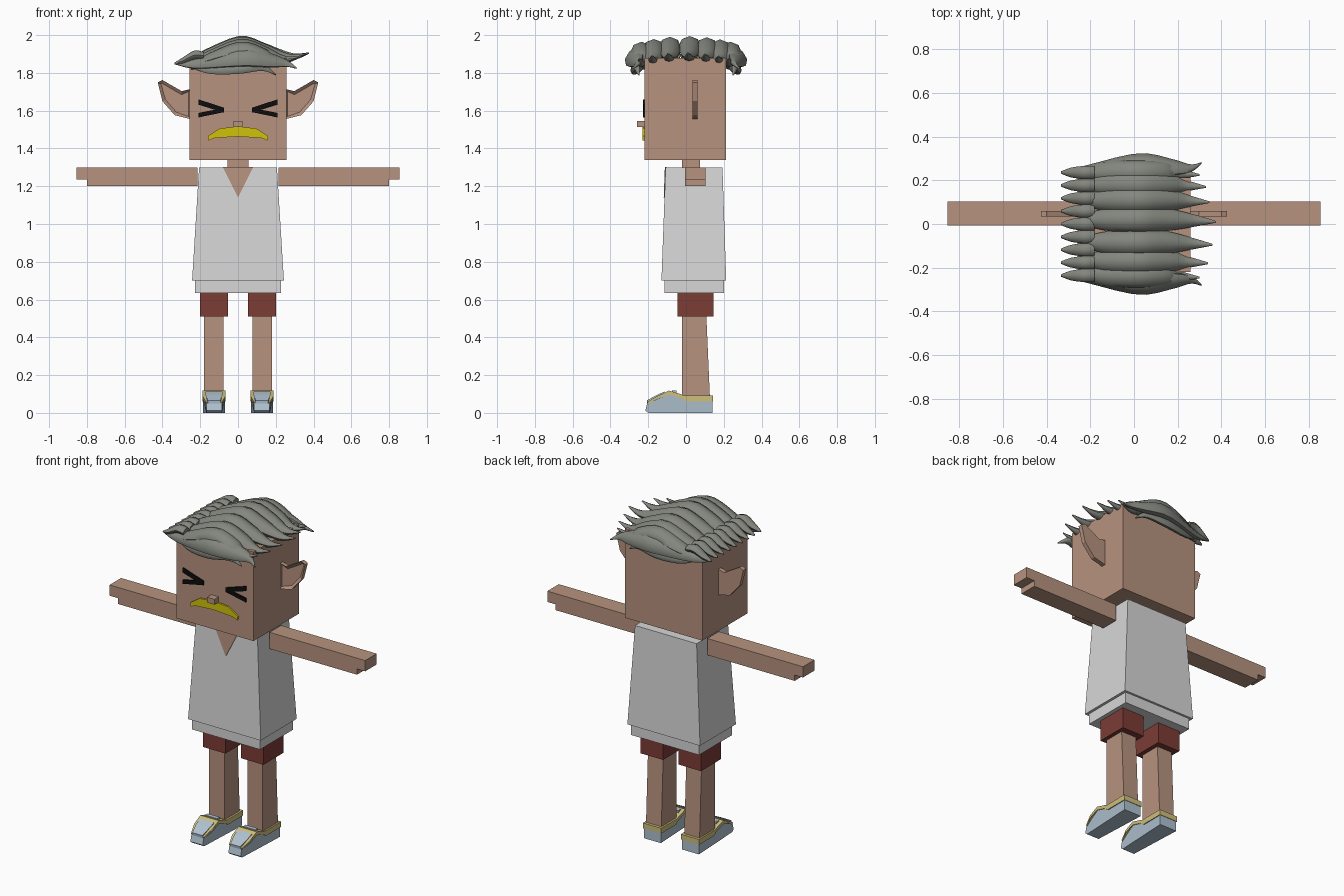
import bpy, bmesh, math
from mathutils import Vector

cube = bpy.data.objects.get("Cube")
if cube:
    bpy.data.objects.remove(cube, do_unlink=True)


def material(name, r, g, b):
    m = bpy.data.materials.new(name)
    m.use_nodes = True
    m.diffuse_color = (r, g, b, 1)
    bsdf = next(n for n in m.node_tree.nodes if n.type == 'BSDF_PRINCIPLED')
    bsdf.inputs["Base Color"].default_value = (r, g, b, 1)
    bsdf.inputs["Roughness"].default_value = 0.8
    return m


SKIN = material("skin", 0.47, 0.29, 0.21)
SHIRT = material("shirt_white", 0.68, 0.68, 0.68)
SHORTS = material("shorts_red", 0.2, 0.045, 0.036)
HAIR = material("hair_grey", 0.23, 0.24, 0.21)
MOUTH = material("mouth_yellow", 0.64, 0.54, 0.003)
BLACK = material("eye_black", 0.004, 0.004, 0.004)
SHOE = material("shoe_blue", 0.43, 0.54, 0.63)
TRIM = material("shoe_trim", 0.62, 0.52, 0.2)


def finish(name, bm, mat):
    bmesh.ops.recalc_face_normals(bm, faces=bm.faces)
    me = bpy.data.meshes.new(name)
    bm.to_mesh(me)
    bm.free()
    me.materials.append(mat)
    ob = bpy.data.objects.new(name, me)
    bpy.context.collection.objects.link(ob)
    return ob


def box(name, mat, x, y, z, top_x=None, top_y=None):
    """Box from ranges; the top may have other ranges, for a taper."""
    bm = bmesh.new()
    bmesh.ops.create_cube(bm, size=1)
    for v in bm.verts:
        up = v.co.z > 0
        xr = top_x if up and top_x else x
        yr = top_y if up and top_y else y
        v.co = (xr[v.co.x > 0], yr[v.co.y > 0], z[up])
    return finish(name, bm, mat)


def prism(name, mat, pts, lo, hi, axis='y', adjust=None):
    """Outline extruded along y (points are x, z) or x (points are y, z)."""
    bm = bmesh.new()
    if axis == 'y':
        vs = [bm.verts.new((a, lo, b)) for a, b in pts]
        step = (0, hi - lo, 0)
    else:
        vs = [bm.verts.new((lo, a, b)) for a, b in pts]
        step = (hi - lo, 0, 0)
    face = bm.faces.new(vs)
    ext = bmesh.ops.extrude_face_region(bm, geom=[face], use_keep_orig=True)
    bmesh.ops.translate(bm, vec=step,
                        verts=[g for g in ext["geom"] if isinstance(g, bmesh.types.BMVert)])
    if adjust:
        for v in bm.verts:
            adjust(v)
    return finish(name, bm, mat)


# Head, neck and nose
box("head", SKIN, (-.258, .258), (-.22, .213), (1.34, 1.878))
box("neck", SKIN, (-.055, .055), (-.02, .075), (1.28, 1.35))
box("nose", SKIN, (-.025, .025), (-.26, -.215), (1.513, 1.545))

# Mouth
half_mouth = [(0, 1.515), (.095, 1.507), (.16, 1.465), (.155, 1.442), (.125, 1.455), (0, 1.463)]
prism("mouth", MOUTH, half_mouth + [(-x, z) for x, z in half_mouth[-2:0:-1]], -.23, -.215)


# Shirt with hem and open collar
def follow_shirt(v):
    v.co.y -= .0367 * (1.3 - v.co.z)


box("shirt", SHIRT, (-.243, .243), (-.13, .213), (.70, 1.30), (-.206, .206), (-.108, .193))
box("shirt_hem", SHIRT, (-.227, .227), (-.113, .2), (.635, .71))
prism("collar_skin", SKIN, [(-.08, 1.301), (.08, 1.301), (0, 1.14)], -.112, -.104, adjust=follow_shirt)

ear_shape = [(.25, 1.715), (.297, 1.703), (.40, 1.762), (.425, 1.75), (.40, 1.65),
             (.335, 1.576), (.25, 1.555)]
sole_shape = [(.14, 0), (.14, .065), (0, .065), (-.03, .085), (-.09, .105), (-.15, .08),
              (-.205, .052), (-.215, .012), (-.2, 0)]
trim_shape = [(.143, .06), (.143, .092), (-.01, .092), (-.03, .1), (-.09, .118), (-.15, .09),
              (-.205, .058), (-.2, .048), (-.15, .073), (-.09, .097), (-.03, .08), (0, .06)]
toe_shape = [(-.115, .1), (-.115, .112), (-.15, .097), (-.208, .066), (-.205, .045), (-.15, .07)]

for side, tag in ((1, "left"), (-1, "right")):
    def pair(a, b):
        return tuple(sorted((a * side, b * side)))

    # Ear with a sunken front
    ear = prism(tag + "_ear", SKIN, [(x * side, z) for x, z in ear_shape], .034, .06)
    bm = bmesh.new()
    bm.from_mesh(ear.data)
    front = min(bm.faces, key=lambda f: f.calc_center_median().y)
    bmesh.ops.inset_region(bm, faces=[front], thickness=.018)
    bmesh.ops.translate(bm, verts=front.verts, vec=(0, .014, 0))
    bm.to_mesh(ear.data)
    bm.free()

    # Squeezed-shut eye from two slanted strokes
    strokes = {"upper": [(.21, 1.66), (.21, 1.632), (.075, 1.59), (.075, 1.616)],
               "lower": [(.21, 1.588), (.21, 1.564), (.075, 1.592), (.075, 1.614)]}
    for part, pts in strokes.items():
        prism(f"{tag}_eye_{part}", BLACK, [(x * side, z) for x, z in pts], -.228, -.219)

    # Arm with a thinner hand end
    arm = [(.215, 1.2), (.80, 1.2), (.80, 1.235), (.855, 1.235), (.855, 1.3), (.215, 1.3)]
    prism(tag + "_arm", SKIN, [(x * side, z) for x, z in arm], -.006, .104)

    # Leg and shorts
    box(tag + "_shorts_leg", SHORTS, pair(.052, .202), (-.045, .145), (.51, .66))
    box(tag + "_leg", SKIN, pair(.077, .179), (-.02, .127), (.07, .53), top_y=(-.02, .107))

    # Shoe
    mid = .127 * side

    def narrow_toe(v):
        if v.co.y < -.18:
            v.co.x = mid + (v.co.x - mid) * .72

    prism(tag + "_shoe", SHOE, sole_shape, mid - .057, mid + .057, 'x', narrow_toe)
    prism(tag + "_shoe_trim", TRIM, trim_shape, mid - .061, mid + .061, 'x', narrow_toe)
    prism(tag + "_toe_cap", SHOE, toe_shape, mid - .046, mid + .046, 'x', narrow_toe)
    box(tag + "_shoe_strap", SHOE, (mid - .04, mid + .04), (-.075, -.05), (.09, .119))

# Hair: tapering locks lofted across the head
hair = bmesh.new()
SIDES = 8


def spline(pts, t):
    """Smooth curve through tuples of any length, t from 0 to 1."""
    n = len(pts) - 1
    i = min(int(t * n), n - 1)
    u = t * n - i
    p0, p1, p2, p3 = (pts[max(0, min(n, i + k))] for k in (-1, 0, 1, 2))
    return [.5 * (2 * b + (c - a) * u + (2 * a - 5 * b + 4 * c - d) * u * u
                  + (3 * b - a - 3 * c + d) * u ** 3) for a, b, c, d in zip(p0, p1, p2, p3)]


def lock(pts, tilt=0, steps=16):
    """Each point is x, y, z, half width, half thickness."""
    rings = []
    for s in range(steps + 1):
        x, y, z, w, h = spline(pts, s / steps)
        ring = []
        for k in range(SIDES):
            a = math.tau * k / SIDES
            p, q = max(w, .004) * math.cos(a), max(h, .004) * math.sin(a)
            ring.append(hair.verts.new((x, y + p * math.cos(tilt) - q * math.sin(tilt),
                                        z + p * math.sin(tilt) + q * math.cos(tilt))))
        rings.append(ring)
    for r0, r1 in zip(rings, rings[1:]):
        for k in range(SIDES):
            j = (k + 1) % SIDES
            hair.faces.new((r0[k], r0[j], r1[j], r1[k]))
    hair.faces.new(rings[0])
    hair.faces.new(rings[-1])


# Main locks, swept from the right side to upturned tips on the left
for y, tip in zip((-.235, -.17, -.085, .02, .11, .18, .235), (.30, .34, .36, .375, .345, .33, .30)):
    drop = .55 * y * y
    lock([(-.25, y * .97, 1.865 - drop, .02, .018),
          (-.13, y, 1.905 - drop, .05, .04),
          (.02, y, 1.94 - drop, .06, .057),
          (.15, y, 1.91 - drop, .052, .045),
          (tip - .09, y - .005, 1.885 - drop, .026, .02),
          (tip, y - .01, 1.905 - drop, .004, .004)])

# Short curls along the right edge
for i in range(9):
    y = -.236 + .059 * i
    lock([(-.18, y, 1.89, .03, .02), (-.23, y, 1.895, .03, .024),
          (-.29, y, 1.865, .022, .018), (-.335, y, 1.85, .005, .005)], steps=9)

# Locks draped over the front and back edges
for d in (-1, 1):
    lock([(-.33, d * .235, 1.85, .006, .006), (-.22, d * .24, 1.85, .035, .022),
          (.02, d * .272, 1.885, .065, .04), (.18, d * .26, 1.865, .045, .028),
          (.26, d * .255, 1.85, .022, .014), (.31, d * .28, 1.825, .004, .004)], tilt=-d * .8)
    lock([(-.25, d * .225, 1.835, .006, .006), (-.15, d * .25, 1.82, .028, .016),
          (0, d * .27, 1.825, .034, .022), (.13, d * .26, 1.83, .022, .016),
          (.2, d * .25, 1.79, .004, .004)], tilt=-d * 1.1)

hair_ob = finish("hair", hair, HAIR)
bpy.ops.object.select_all(action='DESELECT')
hair_ob.select_set(True)
bpy.context.view_layer.objects.active = hair_ob
bpy.ops.object.shade_smooth_by_angle(angle=math.radians(50))
